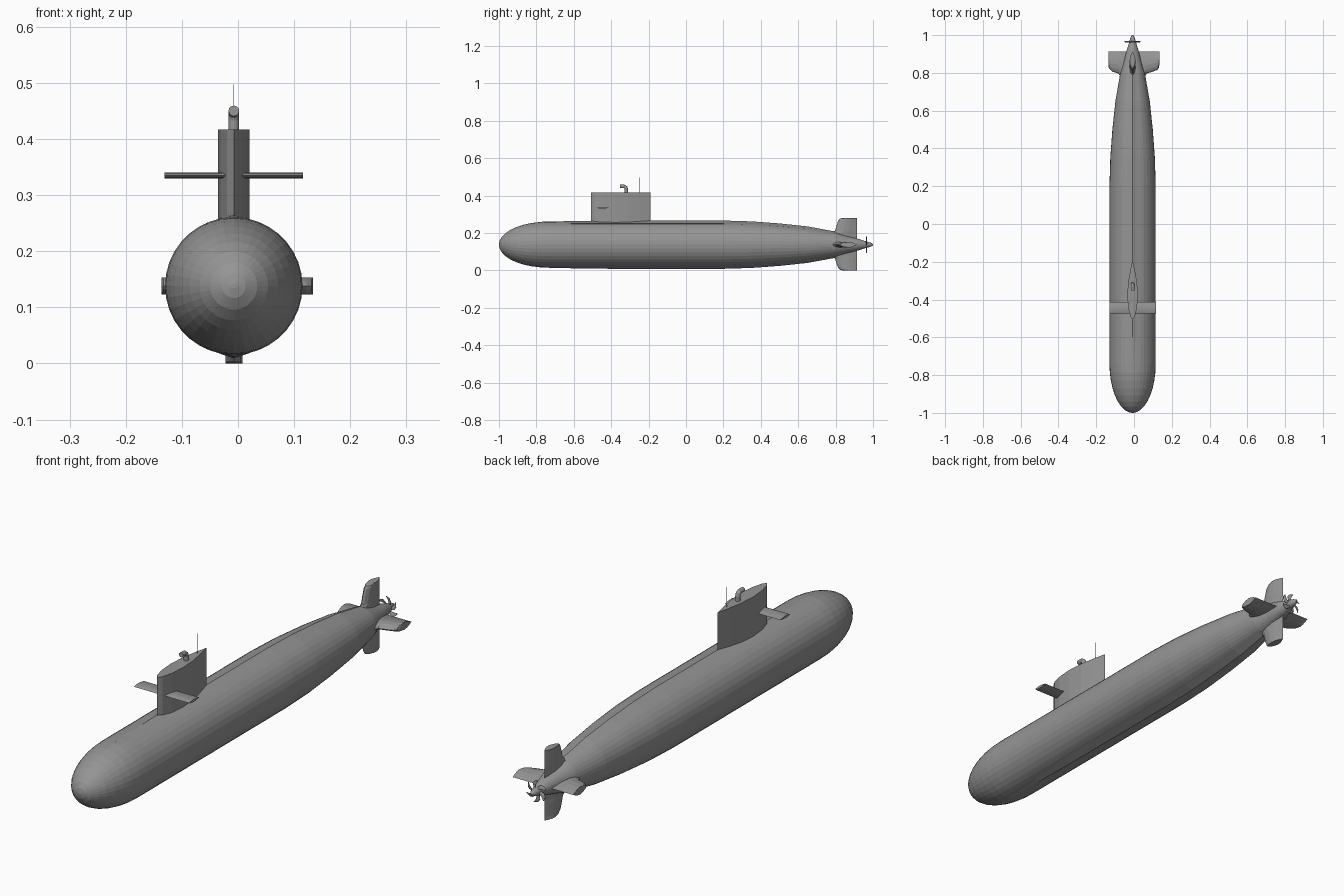
import bpy, bmesh, math
from mathutils import Vector

if "Cube" in bpy.data.objects:
    bpy.data.objects.remove(bpy.data.objects["Cube"])

CX, CZ = -0.0075, 0.138      # hull axis
R = 0.1225                   # hull radius

grey = bpy.data.materials.new("hull grey")
grey.diffuse_color = (0.3, 0.3, 0.3, 1)
grey.use_nodes = True
grey.node_tree.nodes["Principled BSDF"].inputs["Base Color"].default_value = grey.diffuse_color


def loft(name, rings, closed=True):
    """Skin a list of equal-length point rings and cap both ends."""
    bm = bmesh.new()
    vs = [[bm.verts.new(p) for p in ring] for ring in rings]
    n = len(rings[0])
    for a, b in zip(vs, vs[1:]):
        for i in range(n):
            j = (i + 1) % n
            bm.faces.new((a[i], a[j], b[j], b[i]))
    bm.faces.new(vs[0])
    bm.faces.new(vs[-1])
    bmesh.ops.recalc_face_normals(bm, faces=bm.faces)
    me = bpy.data.meshes.new(name)
    bm.to_mesh(me)
    bm.free()
    me.materials.append(grey)
    ob = bpy.data.objects.new(name, me)
    bpy.context.collection.objects.link(ob)
    return ob


# half-thickness of a foil along its chord
FOIL = [(0, 0.0), (0.06, 0.42), (0.2, 0.82), (0.4, 1.0), (0.62, 0.84), (0.82, 0.45), (1, 0.0)]


def foil(y0, y1, t):
    """Closed foil outline as (y, offset) pairs."""
    pts = [(y0 + (y1 - y0) * u, t * w) for u, w in FOIL]
    return pts + [(y, -w) for y, w in pts[-2:0:-1]]


def polar(y, out, side, a):
    """Point at distance 'out' from the axis in direction a, shifted sideways."""
    return (CX + out * math.cos(a) - side * math.sin(a), y,
            CZ + out * math.sin(a) + side * math.cos(a))


# Hull: elliptical nose, cylinder, tapering tail
profile = [(-0.74 - 0.26 * math.cos(t), R * math.sin(t))
           for t in [math.radians(d) for d in (2, 10, 20, 30, 40, 50, 60, 70, 80, 90)]]
tail = [(0.2, R), (0.35, 0.118), (0.5, 0.107), (0.65, 0.091), (0.8, 0.065),
        (0.86, 0.047), (0.92, 0.031), (0.955, 0.02), (0.985, 0.012), (1.0, 0.004)]
profile += tail
SEG = 36
loft("hull", [[polar(y, r, 0, 2 * math.pi * i / SEG) for i in range(SEG)] for y, r in profile])


# Deck casing and keel: shallow ridges along the hull
def ridge(name, up):
    rings = []
    for y, r, h in [(-0.77, 0.1215, 0.001), (-0.6, R, 0.004), (-0.4, R, 0.0065), (0.2, R, 0.0065),
                    (0.35, 0.118, 0.0065), (0.5, 0.107, 0.0065), (0.65, 0.091, 0.0065),
                    (0.8, 0.065, 0.005)]:
        c, s = math.cos(math.radians(24)), math.sin(math.radians(24))
        rings.append([(CX - r * s, y, CZ + up * r * c), (CX, y, CZ + up * (r + h)),
                      (CX + r * s, y, CZ + up * r * c), (CX, y, CZ + up * r * 0.85)])
    loft(name, rings)


ridge("deck_casing", 1)
ridge("keel_ridge", -1)

# Sail
loft("sail", [[(CX + w, y, z) for y, w in foil(-0.507, -0.19, 0.028)] for z in (0.24, 0.417)])

# Sail planes
for side, name in ((-1, "left_sail_plane"), (1, "right_sail_plane")):
    loft(name, [[(CX + side * x, y, 0.335 + w) for y, w in foil(-0.475, -0.413, 0.005)]
                for x in (0.015, 0.1235)])

# Tail fins: foil sections from root flare to clipped tip
for name, a, tip in (("right_tail_plane", 0, 0.1415), ("left_tail_plane", math.pi, 0.1285),
                     ("upper_rudder", math.pi / 2, 0.143), ("lower_rudder", -math.pi / 2, 0.138)):
    sections = [(0.02, 0.76), (0.062, 0.775), (0.075, 0.797), (0.105, 0.806),
                (tip - 0.012, 0.815), (tip - 0.003, 0.825), (tip, 0.84)]
    loft(name, [[polar(y, r, w, a) for y, w in foil(lead, 0.914, 0.0152)] for r, lead in sections])

# Propeller: swept thin blades round the tail cone
for k in range(6):
    rings = []
    for r, w, sweep in [(0.008, 0.004, 0), (0.02, 0.006, 0.1), (0.032, 0.009, 0.3),
                        (0.04, 0.0085, 0.5), (0.0445, 0.004, 0.65)]:
        a = k * math.pi / 3 + sweep
        rings.append([polar(0.965 + dy, r, s, a) for s, dy in
                      ((-w, -0.003), (0, -0.0018), (w, 0.0015), (w, 0.003), (0, 0.0018), (-w, -0.0015))])
    loft(f"propeller_blade_{k + 1}", rings)


# Snorkel and antenna: round tubes along a path in the centre plane
def tube(name, path, r, n):
    rings = []
    for i, p in enumerate(path):
        a, b = path[max(i - 1, 0)], path[min(i + 1, len(path) - 1)]
        t = Vector((0, b[0] - a[0], b[1] - a[1])).normalized()
        nrm = Vector((0, -t.z, t.y))
        rings.append([Vector((CX, *p)) + r * (math.cos(q) * Vector((1, 0, 0)) + math.sin(q) * nrm)
                      for q in [2 * math.pi * j / n for j in range(n)]])
    loft(name, rings)


tube("snorkel", [(-0.319, 0.41), (-0.319, 0.434), (-0.322, 0.443), (-0.33, 0.449), (-0.352, 0.45)],
     0.0095, 12)
tube("antenna", [(-0.25, 0.41), (-0.25, 0.497)], 0.0008, 6)
